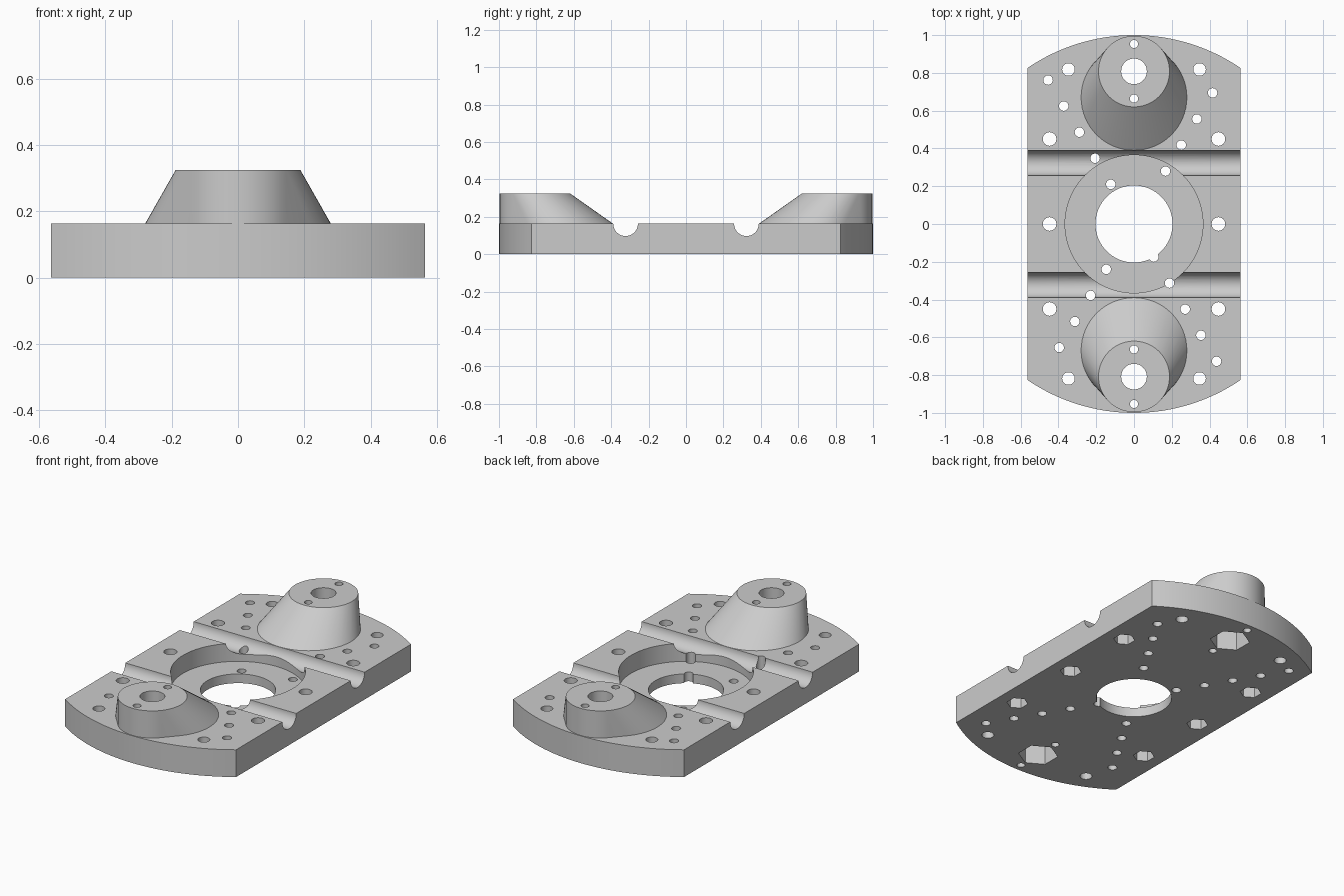
import bpy, bmesh, math
from mathutils import Matrix

cube = bpy.data.objects.get("Cube")
if cube:
    bpy.data.objects.remove(cube, do_unlink=True)

TOP = 0.163        # plate thickness
BOSS_TOP = 0.325
HALF_W = 0.565

grey = bpy.data.materials.new("light grey")
grey.use_nodes = True
grey.diffuse_color = (0.6, 0.6, 0.6, 1)
grey.node_tree.nodes["Principled BSDF"].inputs["Base Color"].default_value = (0.6, 0.6, 0.6, 1)


def finish(name, bm):
    bmesh.ops.recalc_face_normals(bm, faces=bm.faces)
    mesh = bpy.data.meshes.new(name)
    bm.to_mesh(mesh)
    bm.free()
    mesh.materials.append(grey)
    obj = bpy.data.objects.new(name, mesh)
    bpy.context.collection.objects.link(obj)
    return obj


def prism(bm, x, y, r, z0, z1, sides=32, turn=0.0):
    place = Matrix.Translation((x, y, (z0 + z1) / 2)) @ Matrix.Rotation(turn, 4, 'Z')
    bmesh.ops.create_cone(bm, cap_ends=True, segments=sides, radius1=r, radius2=r,
                          depth=z1 - z0, matrix=place)


def combine(target, tool, operation):
    mod = target.modifiers.new(tool.name, 'BOOLEAN')
    mod.operation = operation
    mod.solver = 'EXACT'
    mod.object = tool
    graph = bpy.context.evaluated_depsgraph_get()
    result = bpy.data.meshes.new_from_object(target.evaluated_get(graph))
    target.modifiers.clear()
    target.data = result
    bpy.data.objects.remove(tool, do_unlink=True)


# Plate: disc with two straight sides
bm = bmesh.new()
corner = math.acos(HALF_W)
steps = 32
outline = []
for side in (0, math.pi):
    for i in range(steps + 1):
        a = side + corner + (math.pi - 2 * corner) * i / steps
        outline.append(bm.verts.new((math.cos(a), math.sin(a), 0)))
base = bm.faces.new(outline)
up = bmesh.ops.extrude_face_region(bm, geom=[base])
bmesh.ops.translate(bm, vec=(0, 0, TOP),
                    verts=[v for v in up["geom"] if isinstance(v, bmesh.types.BMVert)])
plate = finish("mounting_plate", bm)

# Slanted bosses: hull of an upright cylinder and a wider foot disc
for s in (-1, 1):
    bm = bmesh.new()
    for y, r, z in ((0.67, 0.28, TOP), (0.67, 0.28, 0.08),
                    (0.808, 0.188, BOSS_TOP), (0.808, 0.188, 0.08)):
        bmesh.ops.create_circle(bm, segments=64, radius=r,
                                matrix=Matrix.Translation((0, s * y, z)))
    hull = bmesh.ops.convex_hull(bm, input=bm.verts[:])
    inner = {v for v in hull["geom_interior"] if isinstance(v, bmesh.types.BMVert)}
    bmesh.ops.delete(bm, geom=list(inner), context='VERTS')
    bmesh.ops.dissolve_limit(bm, angle_limit=0.002, verts=bm.verts, edges=bm.edges)
    combine(plate, finish("boss", bm), 'UNION')

# Cross channels and central bore
bm = bmesh.new()
for s in (-1, 1):
    bmesh.ops.create_cone(bm, cap_ends=True, segments=48, radius1=0.066, radius2=0.066, depth=2,
                          matrix=Matrix.Translation((0, s * 0.323, TOP))
                          @ Matrix.Rotation(math.pi / 2, 4, 'Y'))
prism(bm, 0, 0, 0.204, -0.1, 0.5, 64)
combine(plate, finish("channels_and_bore", bm), 'DIFFERENCE')

# Central recess and hexagonal nut pockets underneath
bm = bmesh.new()
prism(bm, 0, 0, 0.365, 0.055, 0.3, 96)
for s in (-1, 1):
    prism(bm, 0, s * 0.808, 0.108, -0.1, 0.16, 6, math.pi / 6 * 0)
    for y in (-0.45, 0, 0.45):
        prism(bm, s * 0.447, y, 0.058, -0.1, 0.08, 6)
combine(plate, finish("recess_and_pockets", bm), 'DIFFERENCE')

# Through holes
bm = bmesh.new()
for s in (-1, 1):
    prism(bm, 0, s * 0.808, 0.068, -0.1, 0.5)
    for y in (0.664, 0.953):
        prism(bm, 0, s * y, 0.022, -0.1, 0.5, 24)
    for y in (-0.45, 0, 0.45):
        prism(bm, s * 0.447, y, 0.036, -0.1, 0.5)
    for t in (-1, 1):
        prism(bm, s * 0.347, t * 0.818, 0.033, -0.1, 0.5)
# Four slanting rows of small holes
for x, y, count in ((-0.123, 0.21, 5), (0.167, 0.28, 4), (-0.147, -0.24, 4), (0.105, -0.175, 5)):
    for k in range(count):
        prism(bm, x + math.copysign(0.083 * k, x), y + math.copysign(0.138 * k, y),
              0.025, -0.1, 0.5, 24)
combine(plate, finish("holes", bm), 'DIFFERENCE')

bpy.ops.object.select_all(action='DESELECT')
plate.select_set(True)
bpy.context.view_layer.objects.active = plate
bpy.ops.object.shade_smooth_by_angle(angle=math.radians(30))
